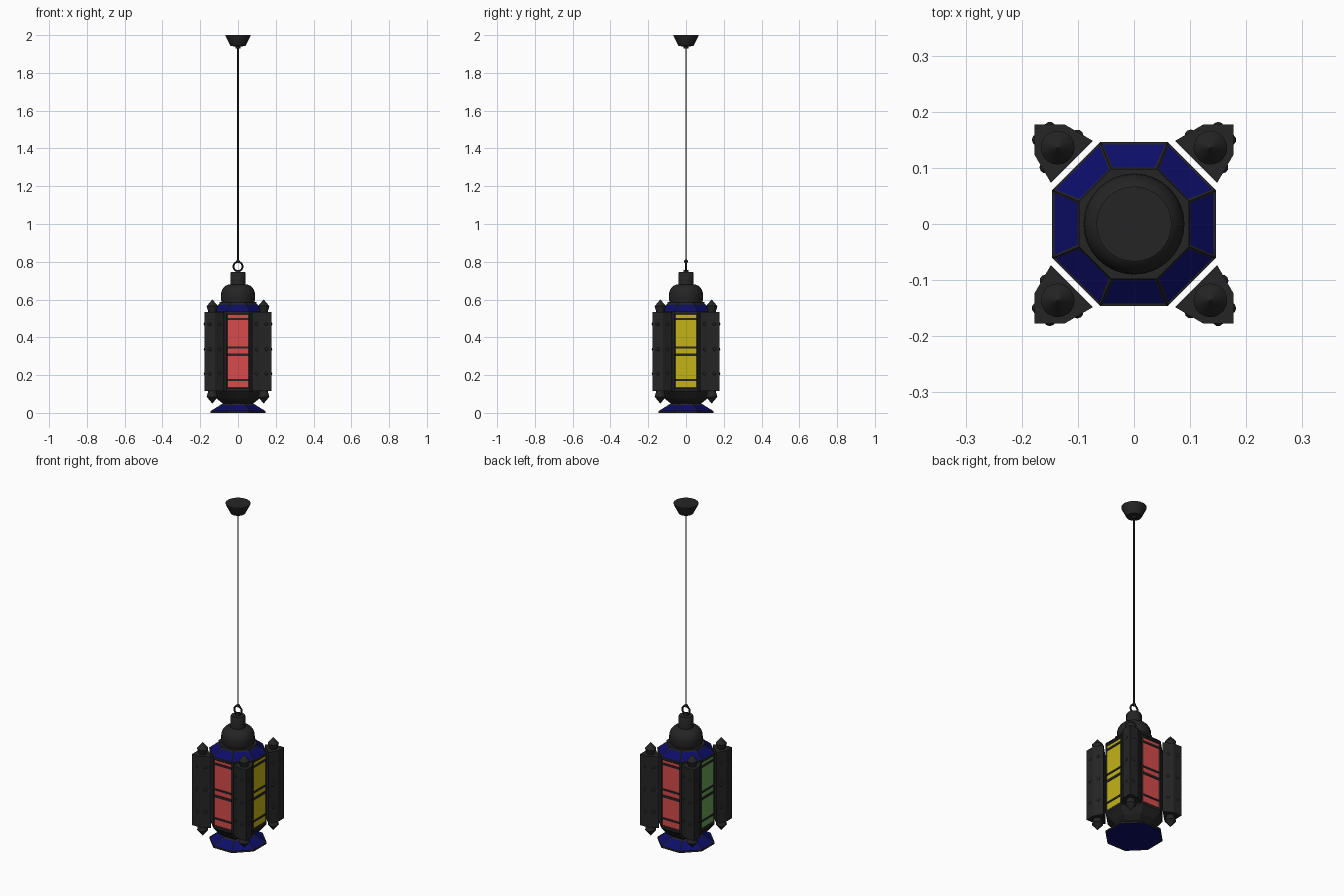
import bpy, bmesh, math
from mathutils import Matrix, Vector

if "Cube" in bpy.data.objects:
    bpy.data.objects.remove(bpy.data.objects["Cube"])


def material(name, rgb):
    m = bpy.data.materials.new(name)
    m.diffuse_color = (*rgb, 1)
    m.use_nodes = True
    m.node_tree.nodes["Principled BSDF"].inputs["Base Color"].default_value = m.diffuse_color
    return m


IRON = material("dark_iron", (0.018, 0.018, 0.018))
BLUE = material("blue_glass", (0.004, 0.004, 0.14))
RED = material("red_glass", (0.68, 0.07, 0.07))
YELLOW = material("yellow_glass", (0.55, 0.45, 0.008))
GREEN = material("green_glass", (0.14, 0.35, 0.09))


def finish(name, bm, mats=(IRON,), smooth=None):
    mesh = bpy.data.meshes.new(name)
    bm.to_mesh(mesh)
    bm.free()
    for m in mats:
        mesh.materials.append(m)
    ob = bpy.data.objects.new(name, mesh)
    bpy.context.collection.objects.link(ob)
    if smooth:
        bpy.ops.object.select_all(action='DESELECT')
        ob.select_set(True)
        bpy.context.view_layer.objects.active = ob
        bpy.ops.object.shade_smooth_by_angle(angle=math.radians(smooth))
    return ob


def loft(bm, profile, sides, centre=(0, 0), flats=False):
    """Stack rings of (radius, z); with flats the radius is the apothem."""
    k = 1 / math.cos(math.pi / sides) if flats else 1
    off = math.pi / sides if flats else 0
    rings = []
    for r, z in profile:
        rings.append([bm.verts.new((centre[0] + r * k * math.cos(off + 2 * math.pi * i / sides),
                                    centre[1] + r * k * math.sin(off + 2 * math.pi * i / sides), z))
                      for i in range(sides)])
    bands = []
    for a, b in zip(rings, rings[1:]):
        bands.append([bm.faces.new((a[i], a[(i + 1) % sides], b[(i + 1) % sides], b[i]))
                      for i in range(sides)])
    bottom = bm.faces.new(rings[0][::-1])
    top = bm.faces.new(rings[-1])
    bm.normal_update()
    return bands, bottom, top


def lathe(name, profile, sides=32, smooth=35):
    bm = bmesh.new()
    loft(bm, profile, sides)
    return finish(name, bm, smooth=smooth)


def box(bm, centre, size):
    bmesh.ops.create_cube(bm, size=1, matrix=Matrix.Translation(centre) @ Matrix.Diagonal((*size, 1)))


# Octagonal body with four recessed coloured windows
bm = bmesh.new()
bands, _, _ = loft(bm, [(0.075, 0.045), (0.112, 0.075), (0.144, 0.115), (0.144, 0.129),
                        (0.144, 0.524), (0.144, 0.536)], 8, flats=True)
windows = [f for f in bands[3] if max(abs(f.normal.x), abs(f.normal.y)) > 0.95]
bmesh.ops.inset_individual(bm, faces=windows, thickness=0.006, depth=-0.004)
for f in windows:
    n = f.normal
    f.material_index = 1 if abs(n.y) > 0.9 else (2 if n.x > 0 else 3)
finish("lantern_body", bm, (IRON, RED, YELLOW, GREEN))

# Thin bars across each window
bm = bmesh.new()
for k in range(4):
    before = set(bm.verts)
    for z, h in ((0.497, 0.012), (0.346, 0.01), (0.307, 0.014), (0.175, 0.01)):
        box(bm, (0, -0.141, z), (0.112, 0.006, h))
    bmesh.ops.rotate(bm, verts=[v for v in bm.verts if v not in before],
                     matrix=Matrix.Rotation(k * math.pi / 2, 3, 'Z'))
finish("window_bars", bm)

# Roof with a blue pane on each slope and a raised octagonal rim
bm = bmesh.new()
bands, _, _ = loft(bm, [(0.146, 0.532), (0.146, 0.538), (0.098, 0.578), (0.098, 0.587),
                        (0.090, 0.587)], 8, flats=True)
bmesh.ops.inset_individual(bm, faces=bands[1], thickness=0.006, depth=-0.002)
for f in bands[1]:
    f.material_index = 1
finish("roof", bm, (IRON, BLUE))

# Flared foot with blue panes and a blue underside
bm = bmesh.new()
bands, bottom, _ = loft(bm, [(0.145, 0.0), (0.145, 0.010), (0.085, 0.047), (0.078, 0.052)], 8, flats=True)
panes = bands[1] + [bottom]
bmesh.ops.inset_individual(bm, faces=panes, thickness=0.006, depth=-0.002)
for f in panes:
    f.material_index = 1
finish("foot", bm, (IRON, BLUE))

# Dome, neck, hanging ring, cable and ceiling cup
dome = [(0.086, 0.585), (0.090, 0.60), (0.090, 0.625)]
dome += [(0.042 + 0.048 * math.cos(math.radians(a)), 0.625 + 0.055 * math.sin(math.radians(a)))
         for a in range(15, 91, 15)]
lathe("dome", dome)
lathe("neck", [(0.041, 0.675), (0.041, 0.738), (0.036, 0.746), (0.014, 0.746), (0.012, 0.756)])
lathe("cable", [(0.004, 0.80), (0.004, 1.94)], 10)
lathe("ceiling_cup", [(0.012, 1.93), (0.014, 1.94), (0.040, 1.942), (0.045, 1.952),
                      (0.066, 1.994), (0.067, 2.0)])
bpy.ops.mesh.primitive_torus_add(location=(0, 0, 0.775), rotation=(math.pi / 2, 0, 0),
                                 major_radius=0.024, minor_radius=0.005,
                                 major_segments=28, minor_segments=10)
ring = bpy.context.object
ring.name = "hanging_ring"
ring.data.materials.append(IRON)
bpy.ops.object.shade_smooth_by_angle()
bm = bmesh.new()
bmesh.ops.create_uvsphere(bm, u_segments=14, v_segments=8, radius=0.010,
                          matrix=Matrix.Translation((0, 0, 0.802)))
finish("cable_knot", bm, smooth=60)

# Four corner posts, each with studs and a pointed finial at both ends
outline = [(0.148, 0.073), (0.177, 0.123), (0.177, 0.177), (0.123, 0.177), (0.073, 0.148)]
for k, name in enumerate(("back_right", "back_left", "front_left", "front_right")):
    turn = Matrix.Rotation(k * math.pi / 2, 3, 'Z')

    bm = bmesh.new()
    low = [bm.verts.new((x, y, 0.115)) for x, y in outline]
    face = bm.faces.new(low)
    up = bmesh.ops.extrude_face_region(bm, geom=[face])
    bmesh.ops.translate(bm, vec=(0, 0, 0.42),
                        verts=[v for v in up["geom"] if isinstance(v, bmesh.types.BMVert)])
    bmesh.ops.recalc_face_normals(bm, faces=bm.faces[:])
    bmesh.ops.rotate(bm, verts=bm.verts[:], matrix=turn)
    finish(name + "_post", bm)

    bm = bmesh.new()
    for (x0, y0), (x1, y1) in zip(outline, outline[1:]):
        mid = Vector(((x0 + x1) / 2, (y0 + y1) / 2, 0))
        inward = Vector((y0 - y1, x1 - x0, 0)).normalized() * 0.006
        for z in (0.207, 0.337, 0.47):
            bmesh.ops.create_icosphere(bm, subdivisions=2, radius=0.011,
                                       matrix=Matrix.Translation(mid + inward + Vector((0, 0, z))))
    bmesh.ops.rotate(bm, verts=bm.verts[:], matrix=turn)
    finish(name + "_studs", bm, smooth=60)

    bm = bmesh.new()
    for s in (1, -1):
        prof = [(0.020, 0.325 + s * 0.205), (0.030, 0.325 + s * 0.240), (0.0005, 0.325 + s * 0.275)]
        loft(bm, prof[::s], 20, (0.136, 0.136))
    bmesh.ops.rotate(bm, verts=bm.verts[:], matrix=turn)
    finish(name + "_finials", bm, smooth=35)
